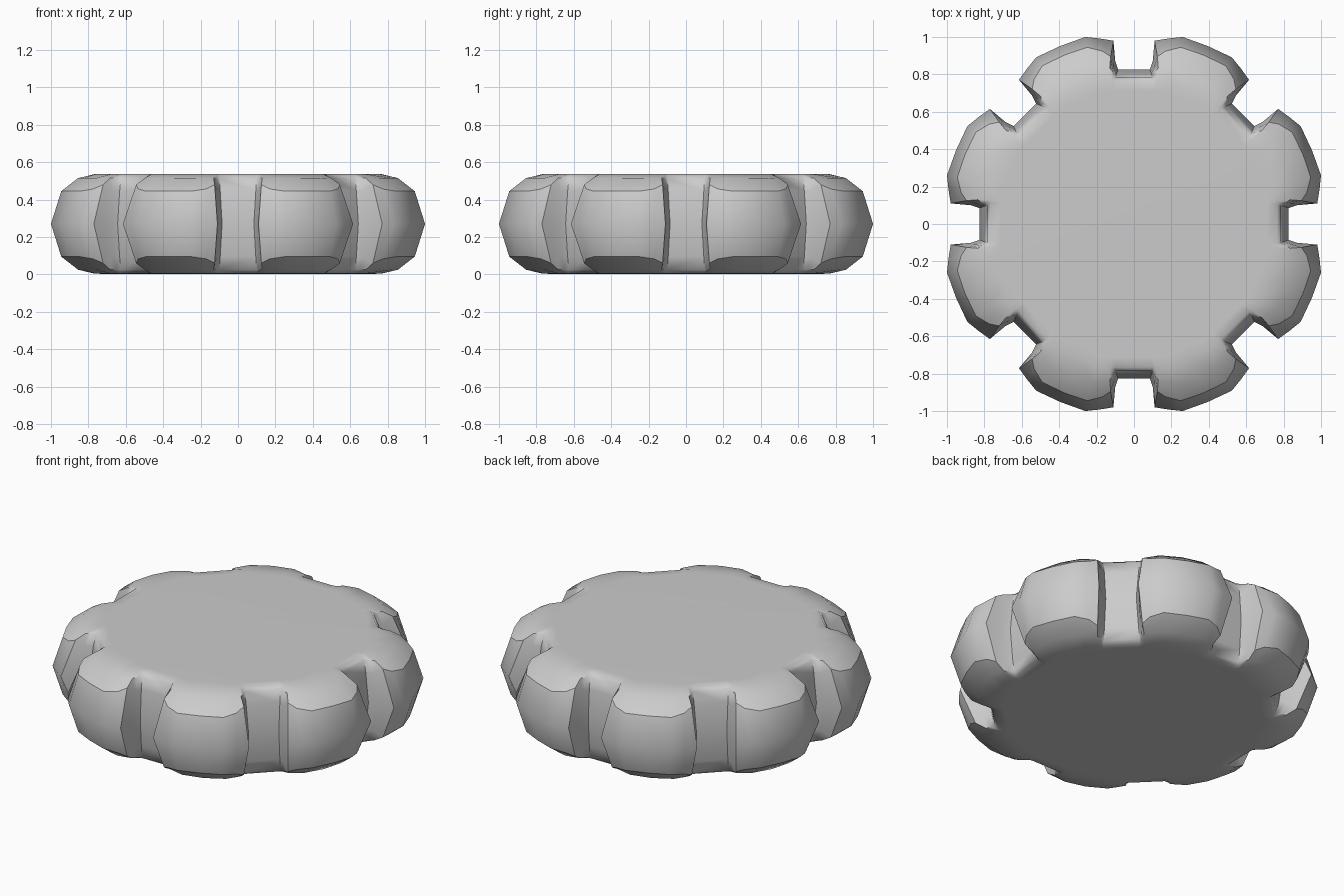
import bpy, bmesh, math
from mathutils import Vector

cube = bpy.data.objects.get("Cube")
if cube:
    bpy.data.objects.remove(cube, do_unlink=True)

SECTORS = 8
MID = 0.27
STEP = 2 * math.pi / SECTORS

grey = bpy.data.materials.new("plain grey")
grey.use_nodes = True
grey.diffuse_color = (0.6, 0.6, 0.6, 1)
grey.node_tree.nodes["Principled BSDF"].inputs["Base Color"].default_value = (0.6, 0.6, 0.6, 1)

# Half outline of a notch and lobe per level: (sideways, outward) from the notch
# floor corner to the lobe shoulder, then the radius at the lobe centre
equator = ([(.085, .825), (.10, .87), (.11, .98), (.185, .992), (.26, 1.0)], 1.03)
crease = ([(.095, .80), (.108, .84), (.125, .895), (.17, .925), (.25, .945)], .977)
shoulder = ([(.10, .785), (.112, .81), (.13, .835), (.17, .845), (.22, .855)], .89)
rim = ([(.10, .765), (.112, .767), (.125, .768), (.16, .765), (.20, .76)], .765)
LEVELS = [(equator, 0), (crease, .175), (shoulder, .245), (rim, .266)]
CREASE_LIFT = [0, 0, .035, .012, 0]


def ring(bm, level, height, side, lifts, scale=1):
    """One closed loop of vertices around the body."""
    half, centre = level
    local = [(-t, r, l) for (t, r), l in zip(reversed(half), reversed(lifts))]
    local += [(t, r, l) for (t, r), l in zip(half, lifts)]
    local.append((centre * math.sin(STEP / 2), centre * math.cos(STEP / 2), 0))
    loop = []
    for k in range(SECTORS):
        c, s = math.cos(k * STEP), math.sin(k * STEP)
        for t, r, lift in local:
            loop.append(bm.verts.new((scale * (t * c + r * s), scale * (r * c - t * s),
                                      MID + side * (height + lift))))
    return loop


def bridge(bm, a, b):
    n = len(a)
    for i in range(n):
        j = (i + 1) % n
        bm.faces.new((a[i], a[j], b[j], b[i]))


# Notched body, mirrored about its middle height
bm = bmesh.new()
flat = [0] * 5
middle = ring(bm, equator, 0, 1, flat)
crease_loops = []
for side in (1, -1):
    last = middle
    for level, height in LEVELS[1:]:
        lifts = CREASE_LIFT if level is crease else flat
        loop = ring(bm, level, height, side, lifts)
        bridge(bm, last, loop)
        if level is crease:
            crease_loops.append(loop)
        last = loop
    # Flat end face with a supporting inner loop
    inner = ring(bm, rim, .267, side, flat, .93)
    bridge(bm, last, inner)
    bm.faces.new(inner)
bmesh.ops.recalc_face_normals(bm, faces=bm.faces)

# Smooth lobes, sharp notch corners and crease lines
for f in bm.faces:
    f.smooth = True
for e in bm.edges:
    e.smooth = e.calc_face_angle(0) < math.radians(48)
for loop in crease_loops:
    n = len(loop)
    for i in range(n):
        column = i % 11
        if column not in (2, 3, 4, 5, 6):
            edge = bm.edges.get((loop[i], loop[(i + 1) % n]))
            edge.smooth = False

mesh = bpy.data.meshes.new("notched_disc")
bm.to_mesh(mesh)
bm.free()
mesh.materials.append(grey)
disc = bpy.data.objects.new("notched_disc", mesh)
bpy.context.collection.objects.link(disc)
